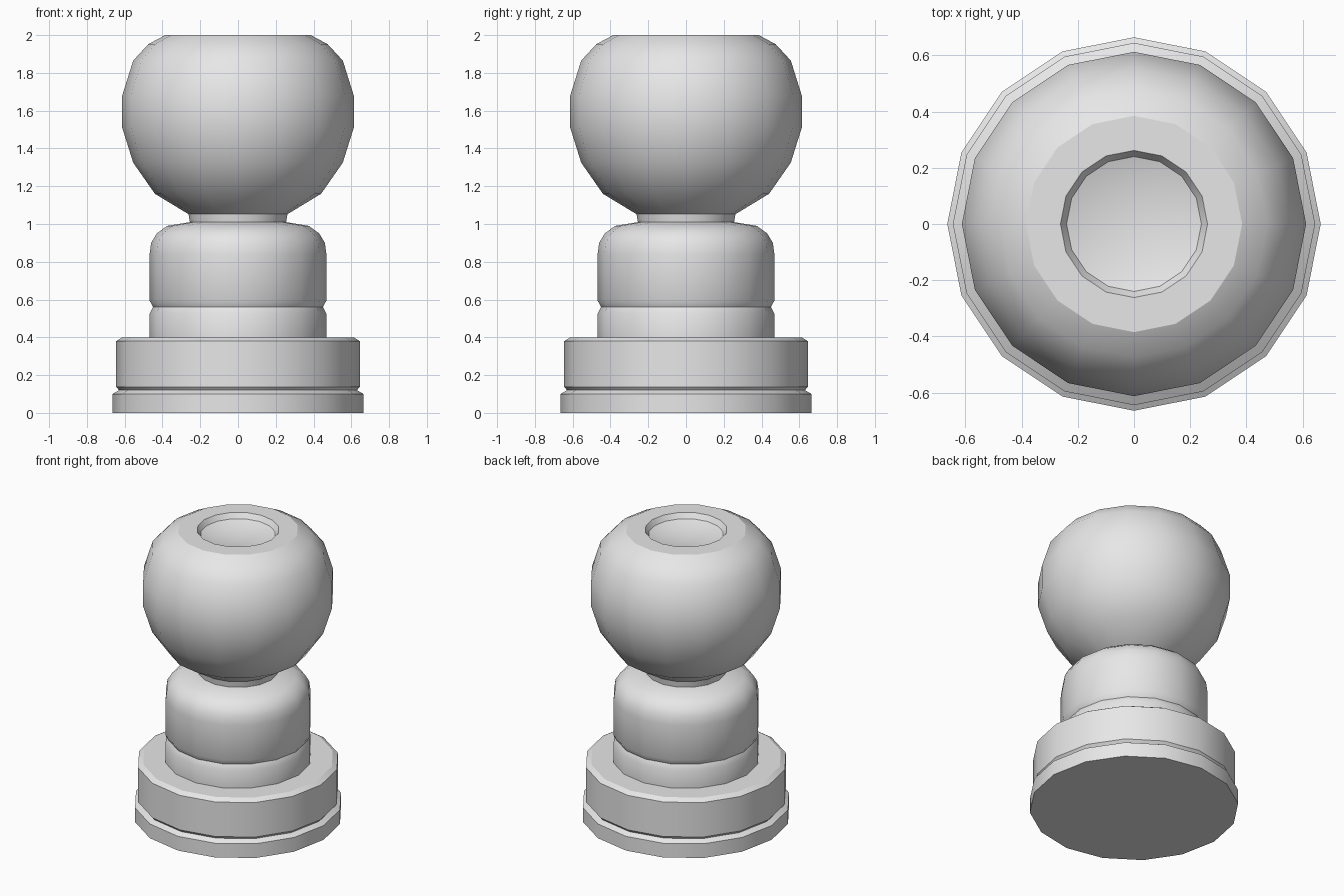
import bpy
import bmesh
import math

if "Cube" in bpy.data.objects:
    bpy.data.objects.remove(bpy.data.objects["Cube"], do_unlink=True)

SIDES = 16

grey = bpy.data.materials.new("light_grey")
grey.use_nodes = True
grey.diffuse_color = (0.8, 0.8, 0.8, 1)
grey.node_tree.nodes["Principled BSDF"].inputs["Base Color"].default_value = (0.8, 0.8, 0.8, 1)


def lathe(name, profile):
    """Turn a (radius, height) profile around z, listed from bottom to top."""
    bm = bmesh.new()
    verts = [bm.verts.new((r, 0, z)) for r, z in profile]
    edges = [bm.edges.new(pair) for pair in zip(verts, verts[1:])]
    bmesh.ops.spin(bm, geom=verts + edges, cent=(0, 0, 0), axis=(0, 0, 1),
                   angle=math.tau, steps=SIDES)
    bmesh.ops.remove_doubles(bm, verts=bm.verts, dist=0.0005)
    bmesh.ops.recalc_face_normals(bm, faces=bm.faces)
    # Open parts must still face away from the axis on their widest wall
    wall = max(bm.faces, key=lambda f: f.calc_center_median().xy.length)
    if wall.normal.xy.dot(wall.calc_center_median().xy) < 0:
        bmesh.ops.reverse_faces(bm, faces=bm.faces)
    mesh = bpy.data.meshes.new(name)
    bm.to_mesh(mesh)
    bm.free()
    mesh.materials.append(grey)
    obj = bpy.data.objects.new(name, mesh)
    bpy.context.collection.objects.link(obj)
    bpy.ops.object.select_all(action="DESELECT")
    obj.select_set(True)
    bpy.context.view_layer.objects.active = obj
    bpy.ops.object.shade_smooth_by_angle(angle=math.radians(27))
    return obj


# Foot ring with a closed underside and a chamfer into the groove
lathe("foot_ring", [(0, 0), (0.665, 0), (0.665, 0.10), (0.63, 0.12)])

# Wide drum with chamfered rims
lathe("base_drum", [(0.63, 0.12), (0.645, 0.138), (0.645, 0.38),
                    (0.612, 0.40), (0.465, 0.40)])

# Narrow collar below the body groove
lathe("collar", [(0.468, 0.40), (0.468, 0.525), (0.45, 0.56)])

# Body with rounded shoulder
lathe("body", [(0.45, 0.56), (0.468, 0.595), (0.468, 0.84), (0.46, 0.90),
               (0.43, 0.95), (0.375, 0.99), (0.255, 1.01)])

# Short neck
lathe("neck", [(0.255, 1.01), (0.262, 1.052)])

# Round head with a flat top and a shallow dished recess
lathe("head", [(0.262, 1.052), (0.44, 1.16), (0.555, 1.325), (0.613, 1.51),
               (0.613, 1.68), (0.555, 1.865), (0.475, 1.952), (0.385, 2.0),
               (0.262, 2.0), (0.24, 1.965), (0.16, 1.94), (0, 1.93)])
